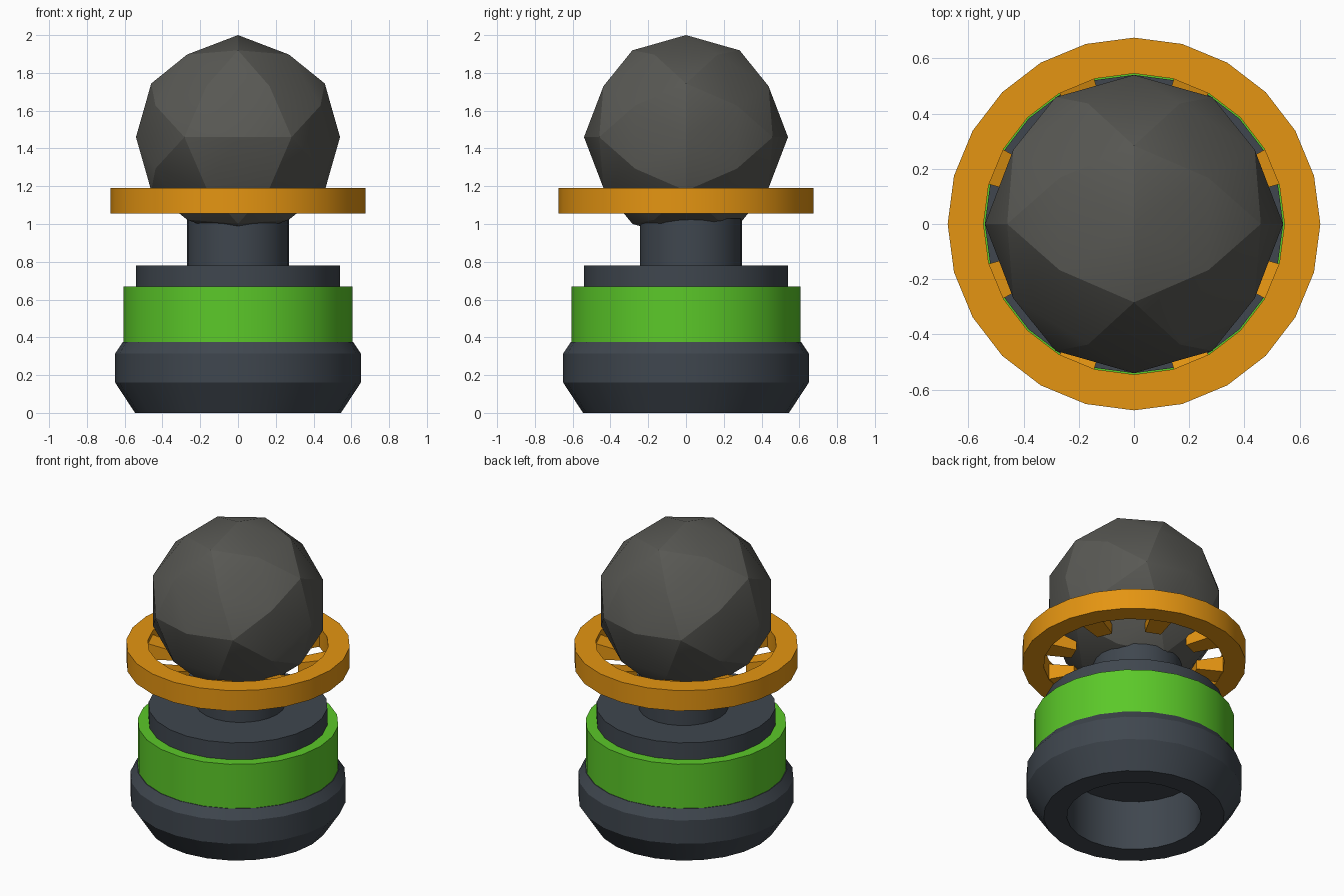
import bpy, bmesh, math
from mathutils import Vector

if "Cube" in bpy.data.objects:
    bpy.data.objects.remove(bpy.data.objects["Cube"])

SIDES = 24


def material(name, rgb):
    m = bpy.data.materials.new(name)
    m.diffuse_color = (*rgb, 1)
    m.use_nodes = True
    m.node_tree.nodes["Principled BSDF"].inputs["Base Color"].default_value = m.diffuse_color
    return m


slate = material("dark slate", (0.050, 0.062, 0.077))
green = material("bright green", (0.105, 0.58, 0.022))
orange = material("amber orange", (0.78, 0.30, 0.006))
grey = material("warm grey", (0.098, 0.098, 0.088))


def finish(bm, name, mat, angle):
    bmesh.ops.recalc_face_normals(bm, faces=bm.faces)
    mesh = bpy.data.meshes.new(name)
    bm.to_mesh(mesh)
    bm.free()
    mesh.materials.append(mat)
    ob = bpy.data.objects.new(name, mesh)
    bpy.context.collection.objects.link(ob)
    bpy.ops.object.select_all(action='DESELECT')
    ob.select_set(True)
    bpy.context.view_layer.objects.active = ob
    bpy.ops.object.shade_smooth_by_angle(angle=math.radians(angle))
    return ob


def lathe(name, profile, mat, closed=False, offset_y=0):
    """Revolve (radius, height) points; radius 0 makes a pole."""
    bm = bmesh.new()
    rings = []
    for r, z in profile:
        n = SIDES if r > 0 else 1
        rings.append([bm.verts.new((r * math.cos(math.tau * i / SIDES),
                                    r * math.sin(math.tau * i / SIDES) + offset_y, z))
                      for i in range(n)])
    pairs = list(zip(rings, rings[1:]))
    if closed:
        pairs.append((rings[-1], rings[0]))
    for a, b in pairs:
        for i in range(SIDES):
            j = (i + 1) % SIDES
            quad = [a[i % len(a)], a[j % len(a)], b[j % len(b)], b[i % len(b)]]
            bm.faces.new(list(dict.fromkeys(quad)))
    return finish(bm, name, mat, 25)


# Chamfered base with a round recess underneath
lathe("base", [(0, 0.33), (0.405, 0.33), (0.405, 0), (0.545, 0), (0.65, 0.16),
               (0.65, 0.315), (0.61, 0.375), (0.54, 0.375), (0.54, 0.78), (0, 0.78)], slate)

# Green band around the base
lathe("green_band", [(0.54, 0.37), (0.606, 0.37), (0.606, 0.668), (0.54, 0.668)],
      green, closed=True)

# Neck between base and ball, set slightly back
lathe("neck", [(0, 0.77), (0.27, 0.77), (0.27, 1.03), (0, 1.03)], slate, offset_y=0.027)

# Flat ring around the ball
lathe("ring", [(0.545, 1.055), (0.675, 1.055), (0.675, 1.19), (0.545, 1.19)],
      orange, closed=True)

# Eight spokes joining the ring to the ball
bm = bmesh.new()
section = [(0.56, 1.06), (0.56, 1.17), (0.38, 1.12), (0.38, 1.06)]
for k in range(8):
    mid = math.radians(22.5 + 45 * k)
    out = Vector((math.cos(mid), math.sin(mid), 0))
    side = Vector((-out.y, out.x, 0))
    ends = [[bm.verts.new(out * r + side * s * (0.07 if r > 0.5 else 0.05) + Vector((0, 0, z)))
             for r, z in section] for s in (-1, 1)]
    for end in ends:
        bm.faces.new(end)
    for i in range(4):
        j = (i + 1) % 4
        bm.faces.new((ends[0][i], ends[0][j], ends[1][j], ends[1][i]))
finish(bm, "ring_spokes", orange, 25)

# Faceted ball: axis-aligned icosahedron, split once and pushed onto a sphere
bm = bmesh.new()
phi = (1 + 5 ** 0.5) / 2
for a in (-1, 1):
    for b in (-phi, phi):
        for co in ((0, a, b), (a, b, 0), (b, 0, a)):
            bm.verts.new(co)
bmesh.ops.convex_hull(bm, input=bm.verts)
bmesh.ops.subdivide_edges(bm, edges=bm.edges[:], cuts=1, use_grid_fill=True)
for v in bm.verts:
    v.co = v.co.normalized() * 0.54 + Vector((0, 0, 1.46))
finish(bm, "ball", grey, 20)
